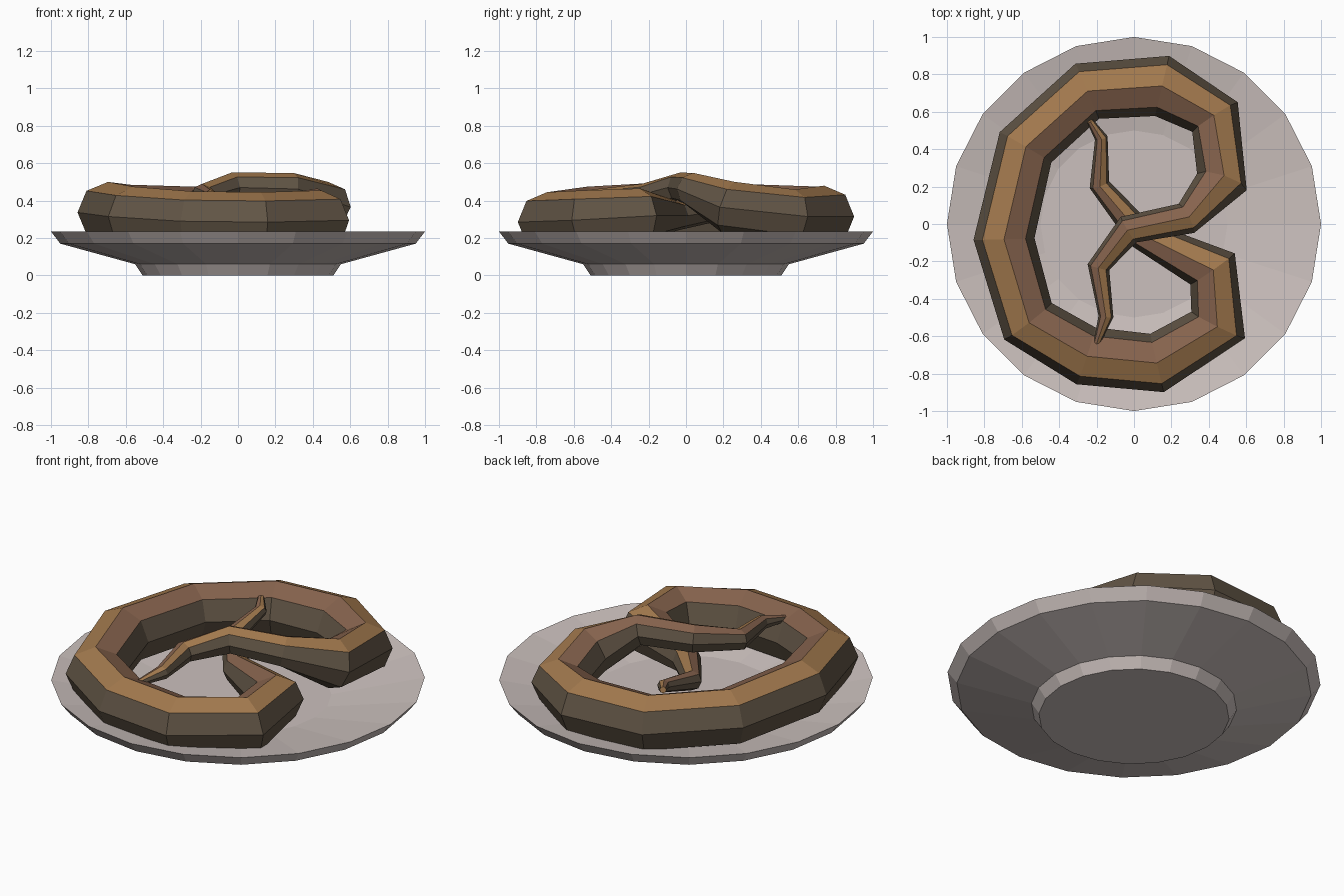
import bpy, bmesh, math
from mathutils import Vector

if "Cube" in bpy.data.objects:
    bpy.data.objects.remove(bpy.data.objects["Cube"])


def material(name, rgb):
    m = bpy.data.materials.new(name)
    m.diffuse_color = (*rgb, 1)
    m.use_nodes = True
    m.node_tree.nodes["Principled BSDF"].inputs["Base Color"].default_value = m.diffuse_color
    return m


def finish(name, bm, mats):
    bmesh.ops.recalc_face_normals(bm, faces=bm.faces)
    me = bpy.data.meshes.new(name)
    bm.to_mesh(me)
    bm.free()
    for m in mats:
        me.materials.append(m)
    ob = bpy.data.objects.new(name, me)
    bpy.context.collection.objects.link(ob)
    return ob


def skin(bm, rings, rule=lambda k: 0):
    """Bridge a list of rings of points and cap both ends."""
    vs = [[bm.verts.new(p) for p in ring] for ring in rings]
    n = len(vs[0])
    for a, b in zip(vs, vs[1:]):
        for k in range(n):
            f = bm.faces.new((a[k], a[(k + 1) % n], b[(k + 1) % n], b[k]))
            f.material_index = rule(k)
    bm.faces.new(vs[0])
    bm.faces.new(vs[-1])


china = material("pale china", (0.60, 0.53, 0.51))
tan = material("golden crust", (0.36, 0.19, 0.075))
brown = material("baked brown crust", (0.24, 0.125, 0.075))
dark = material("dark crust", (0.12, 0.09, 0.06))

# Plate: 20-sided turned profile (radius, height), from foot to inner floor
profile = [(0.51, 0), (0.55, 0.06), (0.95, 0.17), (1.0, 0.235), (0.50, 0.14)]
bm = bmesh.new()
skin(bm, [[(r * math.cos(i * math.pi / 10), r * math.sin(i * math.pi / 10), z)
           for i in range(20)] for r, z in profile])
finish("plate", bm, [china])

# Pretzel: one tapered octagonal strand; x, y, ridge height, radius
path = [
    (-0.235, 0.55, 0.46, 0.018), (-0.175, 0.46, 0.45, 0.035),
    (-0.185, 0.21, 0.41, 0.055), (0.03, -0.05, 0.40, 0.08),
    (0.42, -0.24, 0.465, 0.145), (0.45, -0.54, 0.455, 0.16),
    (0.123, -0.743, 0.445, 0.16), (-0.257, -0.705, 0.45, 0.16),
    (-0.567, -0.52, 0.475, 0.16), (-0.695, -0.08, 0.50, 0.163),
    (-0.58, 0.41, 0.485, 0.16), (-0.25, 0.71, 0.475, 0.16),
    (0.15, 0.738, 0.48, 0.165), (0.433, 0.572, 0.46, 0.145),
    (0.47, 0.225, 0.505, 0.14), (0.28, 0.03, 0.55, 0.088),
    (-0.03, -0.03, 0.55, 0.08), (-0.19, -0.23, 0.49, 0.06),
    (-0.15, -0.495, 0.46, 0.04), (-0.20, -0.64, 0.42, 0.018)]
centres = [Vector((x, y, z - r)) for x, y, z, r in path]
rings = []
for i, c in enumerate(centres):
    before = (c - centres[max(i - 1, 0)]).normalized()
    after = (centres[min(i + 1, len(path) - 1)] - c).normalized()
    t = (before + after).normalized()
    left = Vector((0, 0, 1)).cross(t).normalized()   # outer side of the loops
    up = t.cross(left)
    r = path[i][3]
    rings.append([c + r * (math.cos(k * math.pi / 4) * left +
                           math.sin(k * math.pi / 4) * up) for k in range(8)])
bm = bmesh.new()
# top outer faces golden, top inner faces brown, the rest dark
skin(bm, rings, lambda k: {1: 0, 2: 1}.get(k, 2))
finish("pretzel", bm, [tan, brown, dark])
